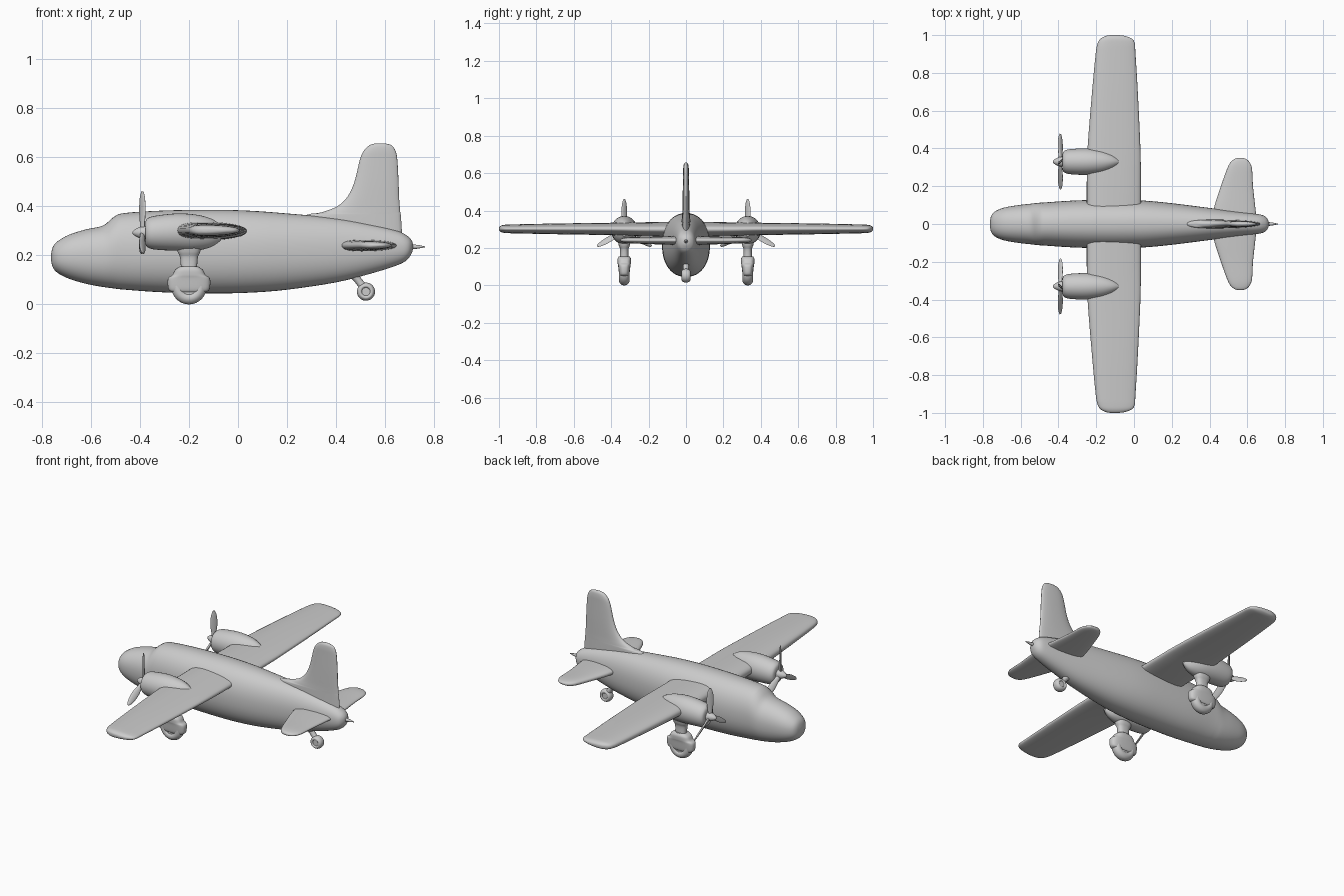
import bpy, bmesh, math
from mathutils import Matrix, Vector


def catmull(p0, p1, p2, p3, t):
    return [0.5 * (2 * b + (c - a) * t + (2 * a - 5 * b + 4 * c - d) * t * t
                   + (3 * b - a - 3 * c + d) * t ** 3)
            for a, b, c, d in zip(p0, p1, p2, p3)]


def loft(name, axis, sections, n=2.0, sides=32, steps=4, taper=0.0, mirror=False, matrix=None):
    """Skin superellipse rings. Section = (position, a0, a1, b0, b1);
    a, b are the two remaining axes in xyz order. Taper thins b towards a1."""
    rings = []
    last = len(sections) - 1
    for i in range(last):
        quad = [sections[max(0, min(last, i + k))] for k in (-1, 0, 1, 2)]
        rings += [catmull(*quad, s / steps) for s in range(steps)]
    rings.append(sections[-1])
    bm = bmesh.new()
    loops = []
    for p, a0, a1, b0, b1 in rings:
        loop = []
        for k in range(sides):
            ang = 2 * math.pi * k / sides
            c, s = math.cos(ang), math.sin(ang)
            u = math.copysign(abs(c) ** (2 / n), c)
            v = math.copysign(abs(s) ** (2 / n), s) * (1 - taper * (u + 1) / 2)
            a = (a0 + a1) / 2 + u * (a1 - a0) / 2
            b = (b0 + b1) / 2 + v * (b1 - b0) / 2
            co = {'x': (p, a, b), 'y': (a, p, b), 'z': (a, b, p)}[axis]
            loop.append(bm.verts.new(co))
        loops.append(loop)
    for l0, l1 in zip(loops, loops[1:]):
        for k in range(sides):
            j = (k + 1) % sides
            bm.faces.new((l0[k], l0[j], l1[j], l1[k]))
    bm.faces.new(loops[0])
    bm.faces.new(loops[-1])
    bmesh.ops.recalc_face_normals(bm, faces=bm.faces)
    if matrix:
        bm.transform(matrix)
    mesh = bpy.data.meshes.new(name)
    bm.to_mesh(mesh)
    bm.free()
    mesh.shade_smooth()
    mesh.set_sharp_from_angle(angle=math.radians(45))
    ob = bpy.data.objects.new(name, mesh)
    bpy.context.collection.objects.link(ob)
    if mirror:
        m = ob.modifiers.new("Mirror", 'MIRROR')
        m.use_axis = (False, True, False)
    return ob


def sym(p, half, lo, hi, mid=0.0):
    return (p, mid - half, mid + half, lo, hi)


# Fuselage with raised cockpit
loft("fuselage", 'x', [sym(*s) for s in [
    (-0.763, 0.015, 0.180, 0.205), (-0.755, 0.045, 0.150, 0.235), (-0.735, 0.067, 0.128, 0.258),
    (-0.69, 0.086, 0.105, 0.284), (-0.62, 0.099, 0.084, 0.306), (-0.55, 0.107, 0.071, 0.322),
    (-0.505, 0.112, 0.065, 0.358), (-0.46, 0.115, 0.060, 0.373), (-0.30, 0.125, 0.049, 0.383),
    (-0.10, 0.128, 0.045, 0.386), (0.05, 0.124, 0.048, 0.382), (0.2, 0.110, 0.060, 0.371),
    (0.4, 0.085, 0.090, 0.352), (0.55, 0.066, 0.128, 0.325), (0.65, 0.053, 0.160, 0.300),
    (0.69, 0.043, 0.182, 0.280), (0.708, 0.025, 0.208, 0.262), (0.714, 0.008, 0.225, 0.245)]],
    n=2.2, sides=48)

# Tail spike
loft("tail_spike", 'x', [sym(0.69, 0.012, 0.223, 0.247), sym(0.73, 0.008, 0.227, 0.243),
                         sym(0.763, 0.002, 0.233, 0.237)], sides=12)

# Main wings
loft("wing", 'y', [
    (0.06, -0.25, 0.036, 0.250, 0.347), (0.25, -0.25, 0.036, 0.255, 0.344),
    (0.40, -0.246, 0.034, 0.262, 0.341), (0.70, -0.222, 0.020, 0.268, 0.336),
    (0.90, -0.203, 0.008, 0.273, 0.331), (0.955, -0.193, 0.004, 0.275, 0.329),
    (0.98, -0.178, -0.010, 0.278, 0.326), (0.995, -0.15, -0.045, 0.286, 0.318),
    (1.0, -0.125, -0.08, 0.295, 0.309)], n=2.5, taper=0.4, mirror=True)

# Tail surfaces
loft("tail_fin", 'z', [
    (0.24, 0.26, 0.672, -0.030, 0.030), (0.355, 0.27, 0.665, -0.026, 0.026),
    (0.375, 0.34, 0.662, -0.024, 0.024), (0.40, 0.405, 0.66, -0.022, 0.022),
    (0.44, 0.447, 0.657, -0.021, 0.021), (0.50, 0.475, 0.655, -0.020, 0.020),
    (0.59, 0.497, 0.65, -0.018, 0.018), (0.625, 0.512, 0.643, -0.017, 0.017),
    (0.648, 0.535, 0.628, -0.013, 0.013), (0.657, 0.56, 0.60, -0.005, 0.005)],
    n=2.4, taper=0.3)
loft("tailplane", 'y', [
    (0.02, 0.42, 0.65, 0.212, 0.268), (0.09, 0.425, 0.642, 0.214, 0.266),
    (0.20, 0.46, 0.63, 0.218, 0.262), (0.29, 0.492, 0.625, 0.222, 0.260),
    (0.325, 0.51, 0.613, 0.225, 0.257), (0.343, 0.53, 0.595, 0.230, 0.252),
    (0.35, 0.55, 0.575, 0.237, 0.245)], n=2.4, taper=0.3, mirror=True)

# Engine nacelles, spinners and three-bladed propellers
EY, EZ, PX = 0.33, 0.293, -0.39
loft("engine_nacelle", 'x', [sym(*s, EY) for s in [
    (-0.378, 0.042, 0.250, 0.336), (-0.37, 0.056, 0.234, 0.350), (-0.34, 0.066, 0.224, 0.361),
    (-0.25, 0.070, 0.219, 0.371), (-0.17, 0.062, 0.220, 0.366), (-0.11, 0.040, 0.234, 0.350),
    (-0.07, 0.012, 0.260, 0.325)]], mirror=True)
loft("spinner", 'x', [sym(x, r, EZ - r, EZ + r, EY) for x, r in [
    (-0.43, 0.004), (-0.422, 0.012), (-0.40, 0.023), (-0.37, 0.028)]], sides=20, mirror=True)
for i in range(3):
    place = (Matrix.Translation((PX, EY, EZ)) @ Matrix.Rotation(math.radians(120 * i), 4, 'X')
             @ Matrix.Rotation(math.radians(50), 4, 'Z'))
    loft(f"propeller_blade_{i + 1}", 'z', [
        (0.0, -0.010, 0.010, -0.008, 0.008), (0.04, -0.014, 0.014, -0.007, 0.007),
        (0.09, -0.020, 0.020, -0.006, 0.006), (0.14, -0.016, 0.016, -0.005, 0.005),
        (0.168, -0.006, 0.006, -0.003, 0.003)], sides=12, mirror=True, matrix=place)


def wheel(name, x, y, z, r, w, mirror):
    loft(name, 'y', [(y + f * w, x - r * g, x + r * g, z - r * g, z + r * g) for f, g in [
        (-0.8, 0.45), (-1, 0.55), (-1, 0.75), (-0.6, 0.94), (0, 1),
        (0.6, 0.94), (1, 0.75), (1, 0.55), (0.8, 0.45)]], mirror=mirror, steps=3)


# Main landing gear
GX = -0.20
wheel("main_wheel", GX, EY, 0.072, 0.072, 0.027, True)
loft("wheel_fork", 'z', [(z, GX - a, GX + a, EY - b, EY + b) for z, a, b in [
    (0.050, 0.066, 0.022), (0.062, 0.084, 0.028), (0.105, 0.086, 0.033),
    (0.120, 0.068, 0.036), (0.142, 0.056, 0.036), (0.155, 0.036, 0.028)]],
    n=3, mirror=True)
loft("gear_strut", 'z', [(z, GX - a, GX + a, EY - b, EY + b) for z, a, b in [
    (0.13, 0.032, 0.024), (0.19, 0.036, 0.022), (0.215, 0.046, 0.030), (0.26, 0.055, 0.038)]],
    n=2.5, mirror=True)

# Tail wheel on a raked strut
wheel("tail_wheel", 0.522, 0.0, 0.052, 0.037, 0.022, False)
start, end = Vector((0.465, 0, 0.13)), Vector((0.52, 0, 0.06))
aim = Matrix.Translation(start) @ (end - start).to_track_quat('Z', 'Y').to_matrix().to_4x4()
loft("tail_wheel_strut", 'z', [(d, -r, r, -r, r) for d, r in [
    (0, 0.022), (0.04, 0.015), (0.089, 0.018)]], sides=16, matrix=aim)
